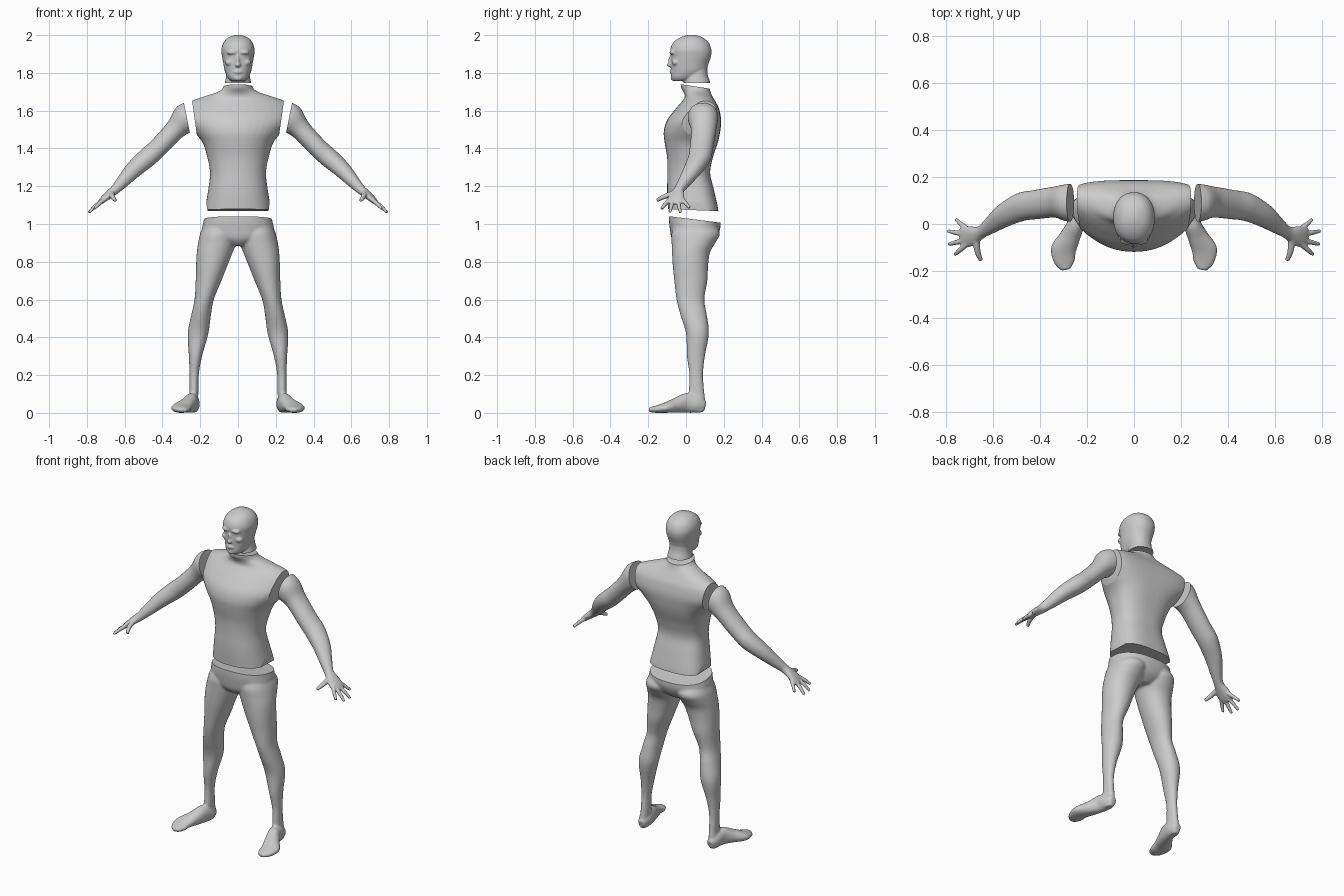
import bpy, bmesh, math
from mathutils import Vector, Matrix

N = 40


def ring(z, yf, yb, x0, x1, e=2.2):
    """Horizontal section from front/back and left/right extents."""
    return [(x0 + x1) / 2, (yf + yb) / 2, z, (x1 - x0) / 2, 0, 0, 0, (yb - yf) / 2, 0, e]


def sym(z, yf, yb, hw, e=2.2):
    return ring(z, yf, yb, -hw, hw, e)


def path(pts):
    """Sections square to a path of (x, y, z, half height, half width)."""
    P = [Vector(p[:3]) for p in pts]
    out = []
    for i, p in enumerate(pts):
        t = (P[min(i + 1, len(P) - 1)] - P[max(i - 1, 0)]).normalized()
        u = t.cross(Vector((0, 0, 1))).normalized()
        v = u.cross(t).normalized()
        out.append([*p[:3], *(u * p[4]), *(v * p[3]), 2.1])
    return out


def loft(bm, secs, steps=5, bend=0.0):
    """Smooth skin through sections (Catmull-Rom), capped at both ends."""
    rows = []
    for i in range(len(secs) - 1):
        a, b = secs[max(i - 1, 0)], secs[i]
        c, d = secs[i + 1], secs[min(i + 2, len(secs) - 1)]
        for k in range(steps):
            t = k / steps
            rows.append([0.5 * (2 * q + (r - p) * t + (2 * p - 5 * q + 4 * r - s) * t * t
                                + (3 * q - p - 3 * r + s) * t ** 3)
                         for p, q, r, s in zip(a, b, c, d)])
    rows.append(secs[-1])
    loops = []
    for s in rows:
        c, u, v, e = Vector(s[:3]), Vector(s[3:6]), Vector(s[6:9]), 2 / s[9]
        loop = []
        for j in range(N):
            t = 2 * math.pi * j / N
            co, si = math.cos(t), math.sin(t)
            p = c + u * math.copysign(abs(co) ** e, co) + v * math.copysign(abs(si) ** e, si)
            p.y += bend * p.x * p.x
            loop.append(bm.verts.new(p))
        loops.append(loop)
    faces = [bm.faces.new(loops[0]), bm.faces.new(loops[-1][::-1])]
    for a, b in zip(loops, loops[1:]):
        for j in range(N):
            k = (j + 1) % N
            faces.append(bm.faces.new((a[j], b[j], b[k], a[k])))
    bmesh.ops.recalc_face_normals(bm, faces=faces)


def blob(bm, c, r):
    bmesh.ops.create_uvsphere(bm, u_segments=20, v_segments=12, radius=1,
                              matrix=Matrix.Translation(c) @ Matrix.Diagonal((*r, 1)))


def finish(name, bm, voxel, smooth, cuts):
    """Fuse the pieces into one skin, then slice it with capped planes."""
    me = bpy.data.meshes.new(name)
    bm.to_mesh(me)
    bm.free()
    ob = bpy.data.objects.new(name, me)
    bpy.context.collection.objects.link(ob)
    bpy.ops.object.select_all(action='DESELECT')
    ob.select_set(True)
    bpy.context.view_layer.objects.active = ob
    m = ob.modifiers.new("fuse", 'REMESH')
    m.mode, m.voxel_size = 'VOXEL', voxel
    s = ob.modifiers.new("soften", 'SMOOTH')
    s.factor, s.iterations = 0.5, smooth
    for mod in ("fuse", "soften"):
        bpy.ops.object.modifier_apply(modifier=mod)
    bm = bmesh.new()
    bm.from_mesh(ob.data)
    for co, no in cuts:
        r = bmesh.ops.bisect_plane(bm, geom=bm.verts[:] + bm.edges[:] + bm.faces[:],
                                   plane_co=co, plane_no=no, clear_outer=True)
        edges = [g for g in r['geom_cut'] if isinstance(g, bmesh.types.BMEdge)]
        bmesh.ops.edgeloop_fill(bm, edges=edges)
    bmesh.ops.recalc_face_normals(bm, faces=bm.faces[:])
    bm.to_mesh(ob.data)
    bm.free()
    bpy.ops.object.shade_smooth_by_angle(angle=math.radians(40))


# Head: skull and jaw, neck stub, facial features
bm = bmesh.new()
loft(bm, [sym(1.757, -.068, .02, .036), sym(1.775, -.078, .06, .055),
          sym(1.81, -.079, .105, .07), sym(1.85, -.08, .12, .078),
          sym(1.89, -.08, .133, .085), sym(1.925, -.083, .134, .088),
          sym(1.96, -.068, .12, .077), sym(1.985, -.035, .092, .055),
          sym(1.998, .0, .06, .026), sym(2.002, .025, .035, .005)])
loft(bm, [sym(1.72, -.02, .132, .074), sym(1.75, -.012, .128, .069),
          sym(1.79, -.005, .115, .062), sym(1.84, .0, .112, .06)])
blob(bm, (0, -.083, 1.843), (.015, .018, .013))
blob(bm, (0, -.08, 1.862), (.009, .014, .032))
blob(bm, (0, -.075, 1.805), (.024, .012, .011))
blob(bm, (0, -.066, 1.772), (.024, .015, .015))
for s in (1, -1):
    blob(bm, (s * .03, -.068, 1.908), (.03, .02, .012))
    blob(bm, (s * .042, -.053, 1.855), (.026, .022, .018))
finish("head", bm, .005, 3, [((0, 0, 1.747), (0, 0, -1))])

# Torso with flat shoulder, neck and waist cuts
bm = bmesh.new()
loft(bm, [sym(1.03, -.092, .172, .178, 2.5), sym(1.08, -.095, .17, .174, 2.5),
          sym(1.18, -.1, .148, .158, 2.4), sym(1.27, -.098, .128, .148, 2.3),
          sym(1.35, -.1, .142, .162, 2.3), sym(1.43, -.113, .168, .187, 2.4),
          sym(1.49, -.118, .181, .235, 2.3), sym(1.55, -.1, .186, .285, 2.2),
          sym(1.61, -.055, .175, .285, 2.1), sym(1.645, -.025, .158, .258, 2),
          sym(1.672, -.006, .142, .19, 2), sym(1.698, -.012, .13, .11, 2),
          sym(1.72, -.026, .125, .08, 2), sym(1.75, -.03, .12, .074, 2)], bend=.6)
finish("torso", bm, .008, 3, [
    ((0, 0, 1.075), (0, -.04, -1)), ((0, .05, 1.728), (0, .15, 1)),
    ((.24, 0, 1.63), (1, 0, -.14)), ((-.24, 0, 1.63), (-1, 0, -.14))])

# Arms with hands and spread fingers
ARM = [(.19, .09, 1.60, .07, .08), (.275, .09, 1.56, .078, .08),
       (.335, .093, 1.497, .055, .066), (.42, .082, 1.407, .051, .062),
       (.48, .072, 1.352, .051, .06), (.55, .037, 1.29, .044, .05),
       (.61, -.007, 1.225, .033, .035), (.65, -.035, 1.183, .025, .027),
       (.69, -.05, 1.15, .02, .042), (.722, -.055, 1.122, .015, .045),
       (.738, -.057, 1.107, .008, .034)]
FINGERS = [((.67, -.06, 1.165), (.665, -.115, 1.145), (.65, -.155, 1.125), .013),
           ((.71, -.085, 1.13), (.738, -.11, 1.105), (.762, -.13, 1.08), .0105),
           ((.71, -.067, 1.13), (.755, -.078, 1.095), (.788, -.086, 1.062), .0105),
           ((.71, -.045, 1.13), (.755, -.037, 1.095), (.791, -.03, 1.06), .0105),
           ((.70, -.027, 1.14), (.732, -.003, 1.112), (.757, .02, 1.085), .0105)]
for side, name in ((1, "left_arm"), (-1, "right_arm")):
    bm = bmesh.new()

    def flip(p):
        return (side * p[0], *p[1:])

    loft(bm, path([flip(p) for p in ARM]))
    for a, b, c, r in FINGERS:
        loft(bm, path([(*flip(a), r * 1.15, r * 1.15), (*flip(b), r, r), (*flip(c), r * .7, r * .7)]))
    finish(name, bm, .005, 2, [((side * .27, 0, 1.56), (-side, 0, .2))])

# Pelvis, legs and feet
bm = bmesh.new()
loft(bm, [sym(1.08, -.088, .18, .172, 2.4), sym(1.02, -.09, .182, .181, 2.4),
          sym(.97, -.085, .18, .188, 2.3), sym(.92, -.075, .155, .15, 2.2),
          sym(.885, -.045, .11, .06, 2)])
LEG = [(1.0, .0, .18, -.06, .15), (.95, .003, .2, -.077, .18), (.9, .01, .211, -.076, .155),
       (.85, .028, .218, -.074, .127), (.78, .056, .222, -.07, .117),
       (.7, .088, .224, -.062, .113), (.6, .128, .23, -.05, .097),
       (.52, .143, .247, -.03, .11), (.42, .157, .266, .0, .121),
       (.3, .19, .26, .005, .1), (.2, .208, .257, .018, .09),
       (.1, .21, .258, .015, .098), (.04, .213, .262, .03, .103), (.003, .218, .26, .035, .095)]
FOOT = [(.236, .102, .032, .025, .02), (.238, .06, .045, .045, .036),
        (.248, .0, .052, .052, .037), (.272, -.055, .039, .039, .044),
        (.3, -.11, .027, .027, .054), (.296, -.16, .019, .019, .045),
        (.29, -.195, .016, .012, .02)]
for s in (1, -1):
    loft(bm, [ring(z, yf, yb, s * a, s * b, 2.1) for z, a, b, yf, yb in LEG])
    loft(bm, path([(s * p[0], *p[1:]) for p in FOOT]))
finish("pelvis_and_legs", bm, .007, 4, [((0, .045, 1.024), (0, .125, 1))])
